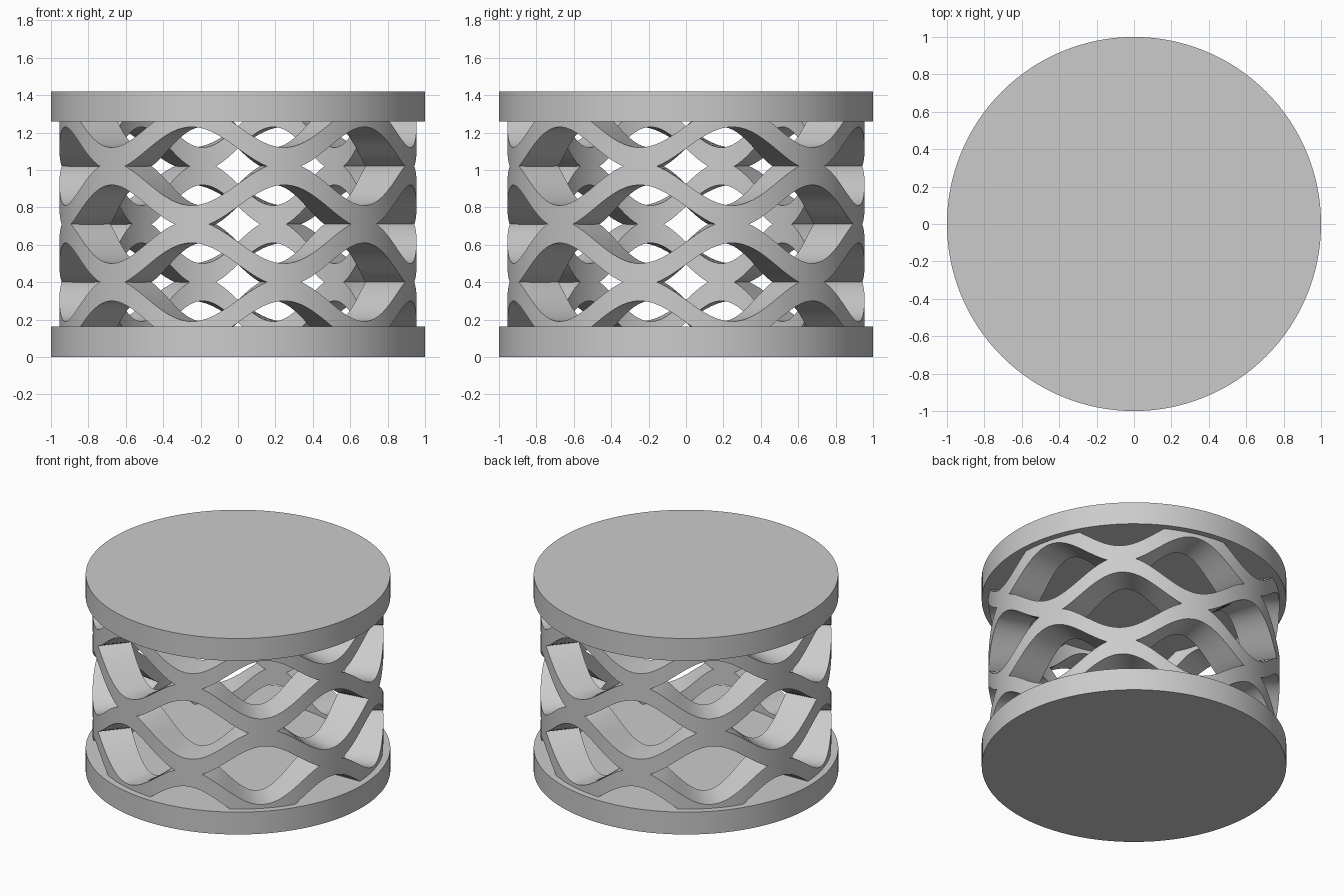
import bpy, bmesh, math

cube = bpy.data.objects.get("Cube")
if cube:
    bpy.data.objects.remove(cube, do_unlink=True)

grey = bpy.data.materials.new("light_grey")
grey.use_nodes = True
colour = (0.6, 0.6, 0.6, 1)
grey.diffuse_color = colour
for node in grey.node_tree.nodes:
    if node.type == 'BSDF_PRINCIPLED':
        node.inputs["Base Color"].default_value = colour

SEGMENTS = 180
HEIGHT = 1.42
DISC = 0.162            # thickness of the end discs
OUTER, INNER = 0.955, 0.73
WAVE, HALF = 0.115, 0.06  # wave height and half the ribbon thickness
PITCH = 0.31            # vertical distance between ribbons


def finish(obj):
    obj.data.materials.append(grey)
    bpy.ops.object.select_all(action='DESELECT')
    obj.select_set(True)
    bpy.context.view_layer.objects.active = obj
    bpy.ops.object.shade_smooth_by_angle(angle=math.radians(30))


def disc(name, z):
    bpy.ops.mesh.primitive_cylinder_add(vertices=128, radius=1, depth=DISC,
                                        location=(0, 0, z))
    obj = bpy.context.object
    obj.name = name
    finish(obj)


def ribbon(name, z, sign):
    """Closed ring whose rectangular section rides a six-fold sine wave."""
    bm = bmesh.new()
    loops = []
    for i in range(SEGMENTS):
        a = 2 * math.pi * i / SEGMENTS
        mid = z - sign * WAVE * math.sin(6 * a)
        section = ((OUTER, -HALF), (OUTER, HALF), (INNER, HALF), (INNER, -HALF))
        loops.append([bm.verts.new((r * math.sin(a), -r * math.cos(a), mid + h))
                      for r, h in section])
    for i, here in enumerate(loops):
        there = loops[(i + 1) % SEGMENTS]
        for j in range(4):
            k = (j + 1) % 4
            bm.faces.new((here[j], there[j], there[k], here[k]))
    bmesh.ops.recalc_face_normals(bm, faces=bm.faces)
    mesh = bpy.data.meshes.new(name)
    bm.to_mesh(mesh)
    bm.free()
    obj = bpy.data.objects.new(name, mesh)
    bpy.context.collection.objects.link(obj)
    finish(obj)


# End discs
disc("bottom_disc", DISC / 2)
disc("top_disc", HEIGHT - DISC / 2)

# Lattice wall: stacked wavy ribbons, each opposite to its neighbour
for n in range(4):
    ribbon(f"wave_ribbon_{n + 1}", HEIGHT / 2 + (1.5 - n) * PITCH, (-1) ** n)
